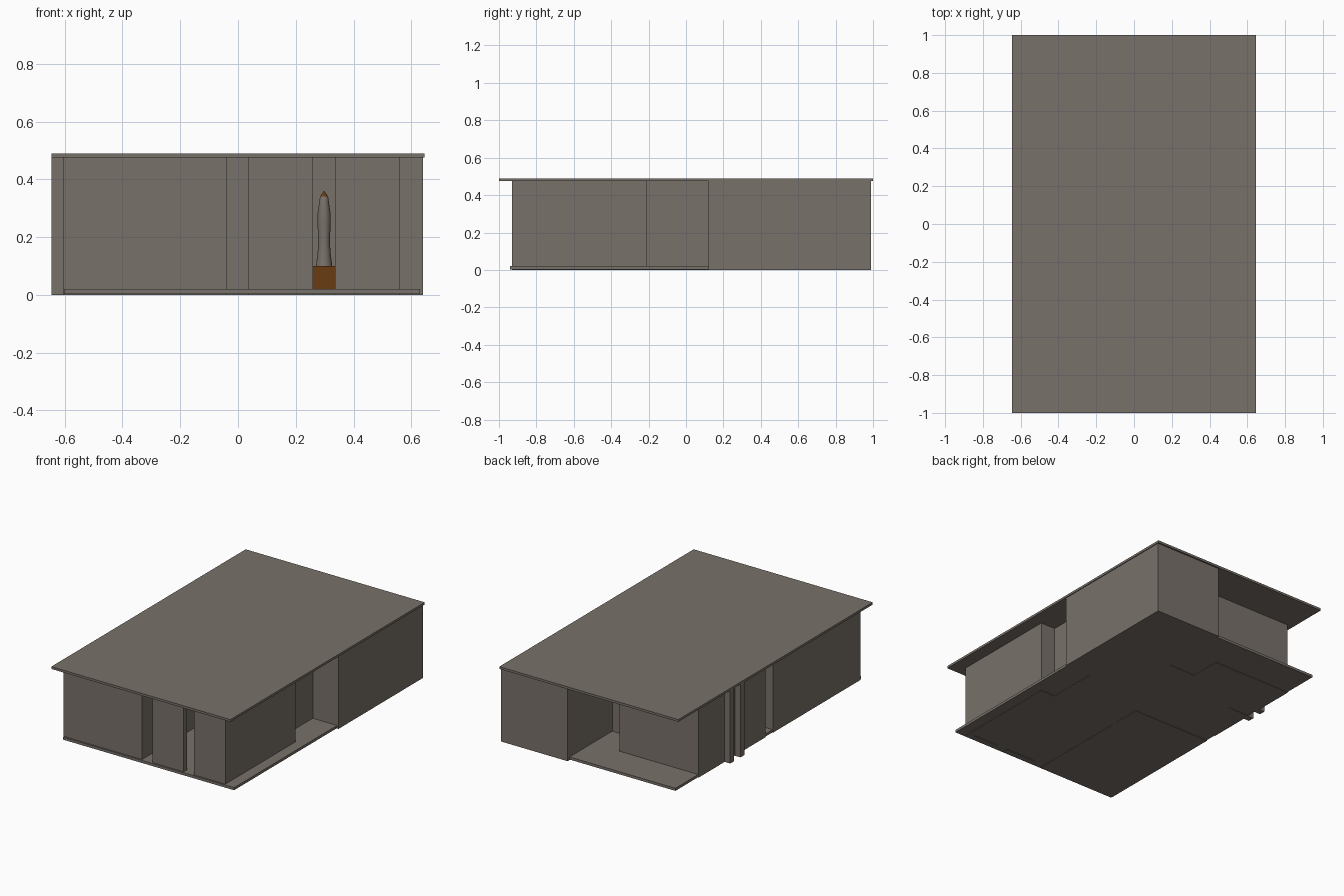
import bpy, bmesh, math

if "Cube" in bpy.data.objects:
    bpy.data.objects.remove(bpy.data.objects["Cube"])


def material(name, rgb):
    m = bpy.data.materials.new(name)
    m.diffuse_color = (*rgb, 1)
    m.use_nodes = True
    m.node_tree.nodes["Principled BSDF"].inputs["Base Color"].default_value = m.diffuse_color
    return m


STONE = material("warm_grey", (0.19, 0.165, 0.142))
BROWN = material("dark_brown", (0.14, 0.045, 0.006))


def add_mesh(name, bm, mats):
    me = bpy.data.meshes.new(name)
    bmesh.ops.recalc_face_normals(bm, faces=bm.faces)
    bm.to_mesh(me)
    bm.free()
    for m in mats:
        me.materials.append(m)
    ob = bpy.data.objects.new(name, me)
    bpy.context.collection.objects.link(ob)
    return ob


def box(name, x0, x1, y0, y1, z0=0.0, z1=0.475, mat=STONE):
    bm = bmesh.new()
    bmesh.ops.create_cube(bm, size=1)
    for v in bm.verts:
        v.co = (x1 if v.co.x > 0 else x0,
                y1 if v.co.y > 0 else y0,
                z1 if v.co.z > 0 else z0)
    return add_mesh(name, bm, [mat])


# Roof and floor slabs
box("roof", -0.645, 0.645, -1, 1, 0.475, 0.49)
box("floor", -0.603, 0.63, -0.94, 0.97, 0.003, 0.02)

# Left side rooms, with a slot between them
box("front_left_room", -0.605, -0.04, -0.93, -0.03)
box("back_left_room_a", -0.605, -0.035, 0.047, 0.363)
box("back_left_room_b", -0.605, -0.035, 0.425, 0.735)
box("slot_back", -0.45, -0.035, 0.363, 0.425)

# Fins framing the side slot
for y in (0.32, 0.425):
    box("side_fin", -0.645, -0.6, y, y + 0.041)

# Front lobby made of thin walls
T = 0.035
box("front_panel_left", 0.035, 0.26, -0.93, -0.93 + T)
box("front_panel_right", 0.335, 0.56, -0.93, -0.93 + T)
box("lobby_side_wall", 0.56 - T, 0.56, -0.93 + T, -0.21)
box("lobby_back_wall", -0.04, 0.56 - T, -0.21 - T, -0.21)

# Central core and the tall right hand room
box("core", -0.035, 0.455, -0.21, 0.53)
box("back_right_room", 0.16, 0.64, 0.12, 0.99)

# Pedestal and turned figure seen through the front slot
FX, FY = 0.298, -0.6
box("pedestal", FX - 0.045, FX + 0.045, FY - 0.045, FY + 0.045, 0.02, 0.1, BROWN)
profile = [(0.028, 0.1), (0.022, 0.15), (0.02, 0.19), (0.023, 0.25),
           (0.022, 0.285), (0.017, 0.32), (0.014, 0.34), (0.001, 0.36)]
N = 20
bm = bmesh.new()
rings = [[bm.verts.new((FX + r * math.cos(2 * math.pi * i / N),
                        FY + r * math.sin(2 * math.pi * i / N), z))
          for i in range(N)] for r, z in profile]
for a, b in zip(rings, rings[1:]):
    for i in range(N):
        j = (i + 1) % N
        f = bm.faces.new((a[i], a[j], b[j], b[i]))
        f.smooth = True
        f.material_index = 1 if a[i].co.z > 0.335 else 0
bm.faces.new(rings[0])
bm.faces.new(rings[-1]).material_index = 1
add_mesh("figure", bm, [STONE, BROWN])
